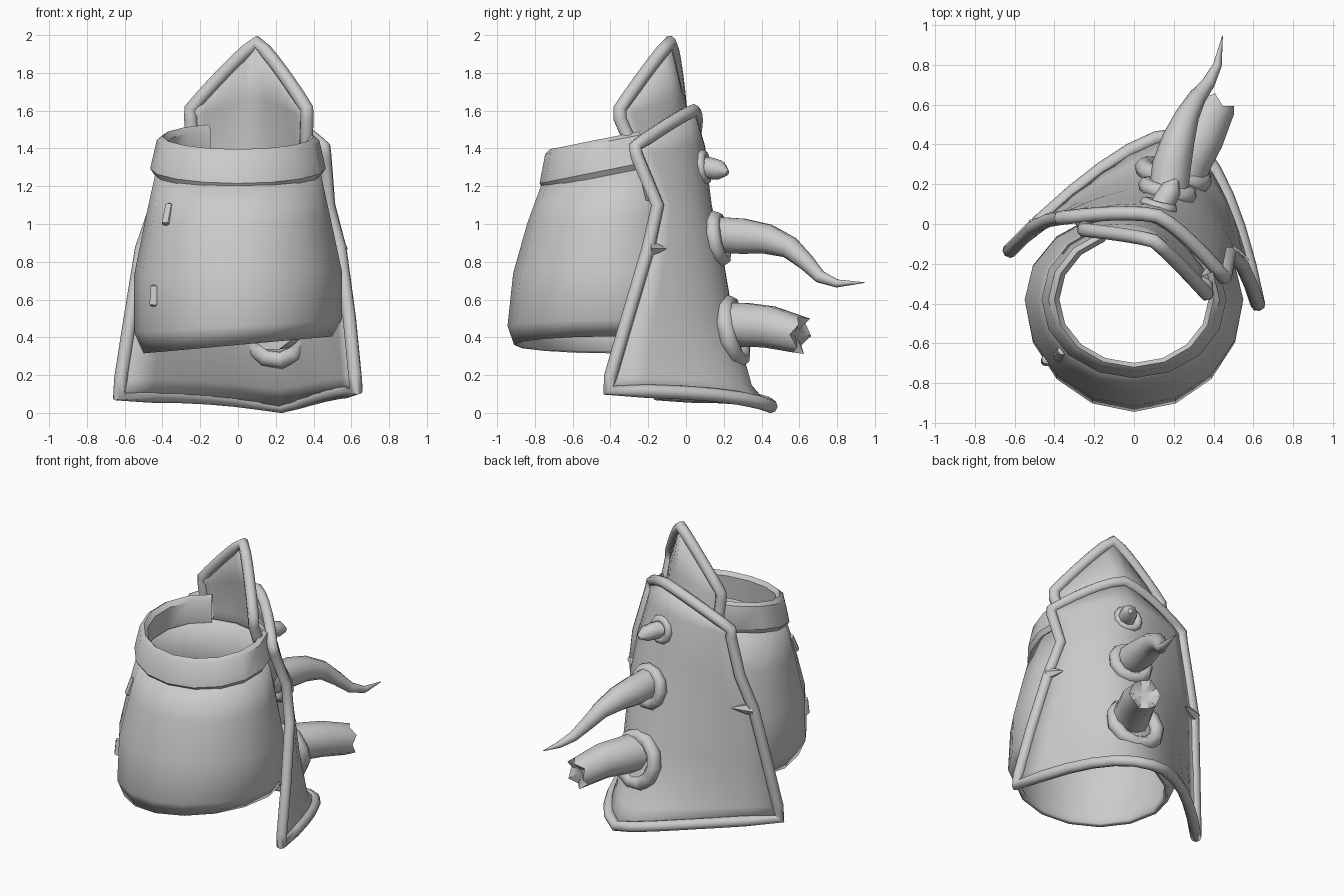
import bpy, bmesh, math, random
from mathutils import Vector

if "Cube" in bpy.data.objects:
    bpy.data.objects.remove(bpy.data.objects["Cube"])

random.seed(4)


def finish(ob, angle=45):
    bpy.ops.object.select_all(action='DESELECT')
    ob.select_set(True)
    bpy.context.view_layer.objects.active = ob
    bpy.ops.object.shade_smooth_by_angle(angle=math.radians(angle))
    return ob


def loft(name, rings, closed=True, loop=False, caps=False, thick=0, angle=45):
    """Skin a list of equal-length rows or rings."""
    bm = bmesh.new()
    rows = [[bm.verts.new(p) for p in r] for r in rings]
    n = len(rows[0])
    pairs = list(zip(rows, rows[1:])) + ([(rows[-1], rows[0])] if loop else [])
    for a, b in pairs:
        for i in range(n if closed else n - 1):
            j = (i + 1) % n
            bm.faces.new((a[i], a[j], b[j], b[i]))
    if caps:
        bm.faces.new(rows[0][::-1])
        bm.faces.new(rows[-1])
    bmesh.ops.recalc_face_normals(bm, faces=bm.faces)
    me = bpy.data.meshes.new(name)
    bm.to_mesh(me)
    bm.free()
    ob = bpy.data.objects.new(name, me)
    bpy.context.collection.objects.link(ob)
    if thick:
        m = ob.modifiers.new("thickness", 'SOLIDIFY')
        m.thickness = thick
        m.offset = -1
    return finish(ob, angle)


def oval(rx, front, back, z, sx=0, sy=0, n=16):
    """Egg-shaped ring around the sleeve axis; z is its height at the front."""
    pts = []
    for i in range(n):
        a = 2 * math.pi * i / n
        x = rx * math.cos(a)
        y = math.sin(a) * (back if math.sin(a) > 0 else front)
        pts.append(Vector((x, y - 0.38, z + sx * x + sy * (y + 0.37))))
    return pts


def bow(u, left, mid, right, p=1.8, wave=0):
    """Point on an arc from left through mid to right, u in -1..1."""
    l, m, r = Vector(left), Vector(mid), Vector(right)
    c = (l + r) / 2
    v = c + (r - l) / 2 * u + (m - c) * (1 - abs(u) ** p)
    v.z += wave * math.sin(math.pi * abs(u))
    return v


def rim(name, pts, radius):
    cu = bpy.data.curves.new(name, 'CURVE')
    cu.dimensions = '3D'
    cu.bevel_depth = radius
    cu.bevel_resolution = 2
    sp = cu.splines.new('POLY')
    sp.points.add(len(pts) - 1)
    for q, p in zip(sp.points, pts):
        q.co = (*p, 1)
    sp.use_cyclic_u = True
    ob = bpy.data.objects.new(name, cu)
    bpy.context.collection.objects.link(ob)
    bpy.ops.object.select_all(action='DESELECT')
    ob.select_set(True)
    bpy.context.view_layer.objects.active = ob
    bpy.ops.object.convert(target='MESH')
    return finish(bpy.context.object, 65)


def plate(name, rows, radius, n=12):
    """Bowed shield plate with a rounded rim along its whole border."""
    grid = [[bow(-1 + 2 * i / n, *r) for i in range(n + 1)] for r in rows]
    loft(name, grid, closed=False, thick=0.025)
    border = (grid[0] + [g[-1] for g in grid[1:-1]] + grid[-1][::-1]
              + [g[0] for g in grid[-2:0:-1]])
    rim(name + "_rim", border, radius)


def horn_rings(path, n=10):
    pts = [Vector(p[:3]) for p in path]
    rings = []
    for i, p in enumerate(pts):
        t = pts[min(i + 1, len(pts) - 1)] - pts[max(i - 1, 0)]
        q = t.to_track_quat('Z', 'Y')
        rings.append([p + q @ Vector((math.cos(2 * math.pi * k / n),
                                      math.sin(2 * math.pi * k / n), 0)) * path[i][3]
                      for k in range(n)])
    return rings


def collar(name, loc, major, minor, axis):
    bpy.ops.mesh.primitive_torus_add(
        major_segments=11, minor_segments=7, major_radius=major, minor_radius=minor,
        location=loc, rotation=Vector(axis).to_track_quat('Z', 'Y').to_euler())
    bpy.context.object.name = name
    finish(bpy.context.object, 60)


# Sleeve barrel with a turned-in lower lip
loft("sleeve", [oval(0.50, 0.53, 0.42, 0.36, 0.09),
                oval(0.55, 0.565, 0.45, 0.46, 0.06),
                oval(0.55, 0.535, 0.44, 0.74, 0.02),
                oval(0.49, 0.46, 0.40, 1.01, 0, 0.05),
                oval(0.43, 0.37, 0.36, 1.25, 0, 0.14)], thick=0.03, angle=30)

# Cuff band, rising toward the back and open behind the upper plate
cuff = [oval(r, r * 0.85, r * 0.85, z, 0, 0.2)
        for r, z in ((0.445, 1.19), (0.465, 1.22), (0.43, 1.37), (0.40, 1.39),
                     (0.375, 1.36), (0.39, 1.20))]
loft("cuff", [[ring[i % 16] for i in range(5, 18)] for ring in cuff],
     closed=False, loop=True, angle=40)

# Large back plate
back_rows = [
    ((-0.63, -0.14, 0.09), (0.23, 0.45, 0.035), (0.625, -0.41, 0.12), 1.6, 0.03),
    ((-0.62, -0.13, 0.18), (0.22, 0.35, 0.14), (0.62, -0.40, 0.19), 1.7, 0.02),
    ((-0.57, -0.08, 0.50), (0.20, 0.25, 0.50), (0.59, -0.31, 0.50)),
    ((-0.51, -0.02, 0.87), (0.17, 0.185, 0.87), (0.54, -0.20, 0.87)),
    ((-0.43, 0.02, 1.10), (0.15, 0.13, 1.10), (0.48, -0.15, 1.10)),
    ((-0.37, 0.03, 1.36), (0.13, 0.08, 1.42), (0.46, -0.26, 1.36)),
    ((-0.37, 0.03, 1.41), (0.12, 0.04, 1.60), (0.455, -0.27, 1.41), 1.35),
]
plate("back_plate", back_rows, 0.036)

# Pointed upper plate
plate("upper_plate", [
    ((-0.27, 0.01, 1.15), (0.10, 0.03, 1.15), (0.40, -0.20, 1.15)),
    ((-0.24, -0.01, 1.40), (0.10, 0.0, 1.40), (0.36, -0.28, 1.40)),
    ((-0.25, -0.03, 1.56), (0.10, -0.03, 1.66), (0.365, -0.35, 1.56), 1.7),
    ((-0.25, -0.03, 1.61), (0.10, -0.085, 1.96), (0.365, -0.35, 1.61), 1.15),
], 0.037)

# Small barbs on both side rims of the back plate
for side, s in (("left", -1), ("right", 1)):
    a, b = bow(s, *back_rows[3]), bow(s * 0.84, *back_rows[3])
    loft(f"barb_{side}", horn_rings([(*a, 0.045), (*((a + b) / 2), 0.028), (*b, 0.004)], 6),
         caps=True)

# Collars around the horns
collar("collar_lower", (0.20, 0.25, 0.43), 0.155, 0.048, (0.22, 0.95, 0.2))
collar("collar_middle", (0.17, 0.17, 0.92), 0.112, 0.042, (0.22, 0.95, 0.16))
collar("collar_upper", (0.125, 0.092, 1.30), 0.07, 0.028, (0.25, 0.95, 0.12))

# Lower horn, snapped off with a jagged hollow end
rings = horn_rings([(0.18, 0.08, 0.46, 0.13), (0.27, 0.32, 0.465, 0.122),
                    (0.34, 0.44, 0.455, 0.115), (0.42, 0.61, 0.41, 0.10)])
axis = (Vector((0.42, 0.61, 0.41)) - Vector((0.34, 0.44, 0.455))).normalized()
rings[-1] = [p + axis * (0.018 * (-1) ** k + random.uniform(-0.012, 0.012))
             for k, p in enumerate(rings[-1])]
core = Vector((0.405, 0.58, 0.42))
rings.append([core + (p - core) * 0.3 for p in rings[-1]])
loft("broken_horn", rings, caps=True)

# Middle horn, long and curved
loft("curved_horn", horn_rings([
    (0.16, 0.05, 0.95, 0.10), (0.19, 0.30, 0.935, 0.098), (0.225, 0.43, 0.92, 0.082),
    (0.27, 0.55, 0.875, 0.06), (0.32, 0.64, 0.795, 0.045), (0.375, 0.71, 0.72, 0.034),
    (0.42, 0.80, 0.685, 0.022), (0.445, 0.945, 0.69, 0.002)]), caps=True)

# Upper horn, a short stub
loft("short_horn", horn_rings([(0.11, 0.02, 1.30, 0.06), (0.16, 0.13, 1.295, 0.058),
                               (0.19, 0.18, 1.285, 0.052), (0.215, 0.22, 1.27, 0.015)], 8),
     caps=True)

# Studs on the front left of the sleeve
for name, lo, hi in (("stud_upper", (-0.38, -0.67, 1.00), (-0.36, -0.635, 1.10)),
                     ("stud_lower", (-0.445, -0.69, 0.57), (-0.44, -0.68, 0.67))):
    a, b = Vector(lo), Vector(hi)
    loft(name, horn_rings([(*a.lerp(b, t), r) for t, r in
                           ((-0.06, 0.012), (0, 0.025), (1, 0.025), (1.06, 0.012))], 8),
         caps=True)
